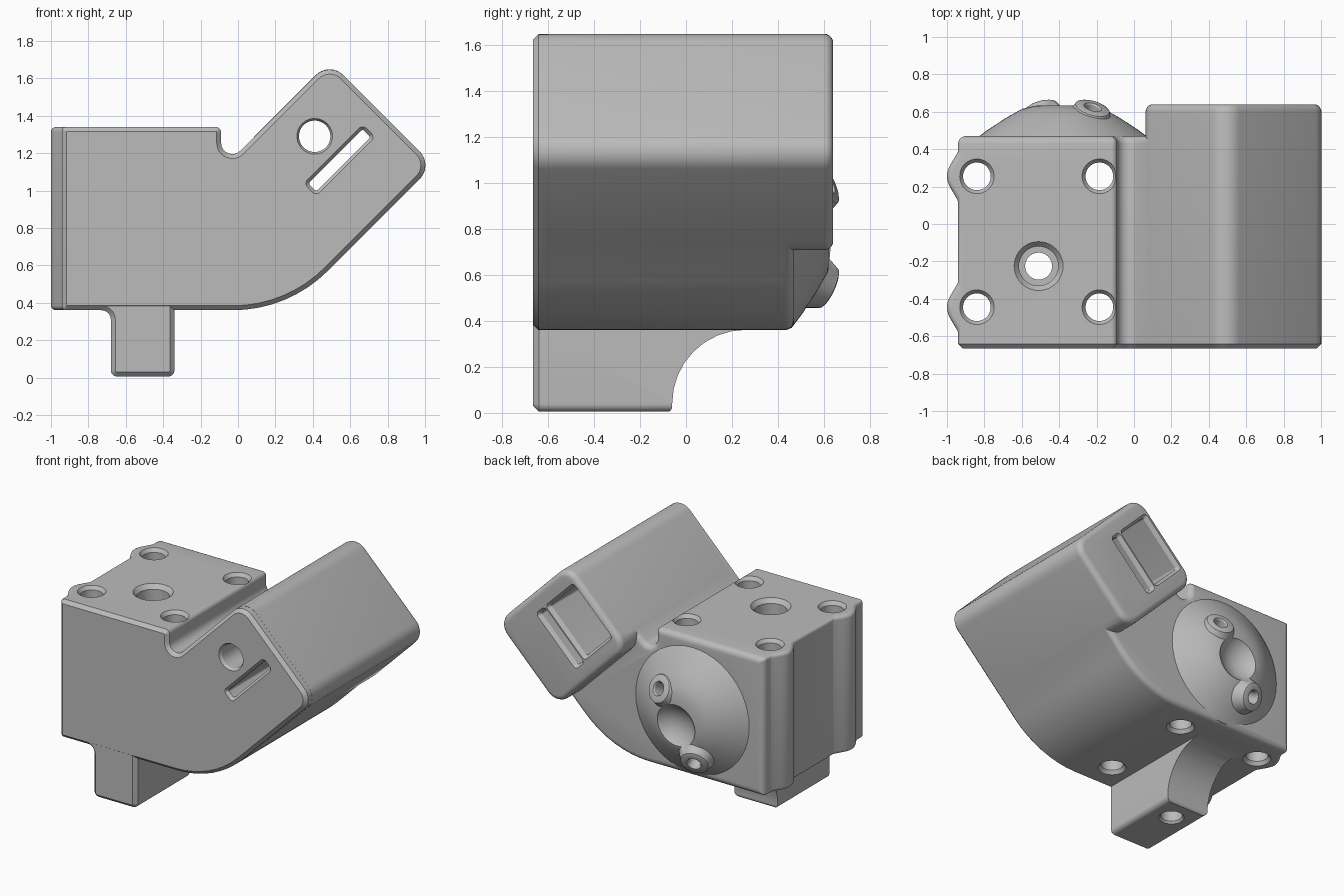
import bpy, bmesh, math
from mathutils import Vector

if "Cube" in bpy.data.objects:
    bpy.data.objects.remove(bpy.data.objects["Cube"], do_unlink=True)

grey = bpy.data.materials.new("plain_grey")
grey.use_nodes = True
grey.diffuse_color = (0.5, 0.5, 0.5, 1)
grey.node_tree.nodes["Principled BSDF"].inputs["Base Color"].default_value = (0.5, 0.5, 0.5, 1)

ALONG_X = lambda a, b, h: (h, a, b)
ALONG_Y = lambda a, b, h: (a, h, b)
ALONG_Z = lambda a, b, h: (a, b, h)


def outline(corners, inset, steps=8):
    """Counter-clockwise outline of (a, b, radius) corners, inset and filleted."""
    ring, n = [], len(corners)
    for i, (a, b, r) in enumerate(corners):
        p = Vector((a, b))
        d0 = (p - Vector(corners[i - 1][:2])).normalized()
        d1 = (Vector(corners[(i + 1) % n][:2]) - p).normalized()
        n0, n1 = Vector((-d0.y, d0.x)), Vector((-d1.y, d1.x))
        p = p + (n0 + n1) * inset / (1 + n0.dot(n1))
        if r == 0:
            ring.append(p)
            continue
        turn = math.atan2(d0.x * d1.y - d0.y * d1.x, d0.dot(d1))
        side = 1 if turn > 0 else -1
        r = max(r - side * inset, 0.003)
        t = r * math.tan(abs(turn) / 2)
        centre = p - d0 * t + n0 * r * side
        for k in range(steps + 1):
            w = turn * k / steps
            ring.append(centre - side * r * (n0 * math.cos(w) - d0 * math.sin(w)))
    return ring


def finish(bm, name):
    bmesh.ops.recalc_face_normals(bm, faces=bm.faces)
    mesh = bpy.data.meshes.new(name)
    bm.to_mesh(mesh)
    bm.free()
    mesh.materials.append(grey)
    ob = bpy.data.objects.new(name, mesh)
    bpy.context.collection.objects.link(ob)
    return ob


def loft(name, rings):
    bm = bmesh.new()
    loops = [[bm.verts.new(p) for p in ring] for ring in rings]
    n = len(loops[0])
    for lo, hi in zip(loops, loops[1:]):
        for i in range(n):
            bm.faces.new((lo[i], lo[(i + 1) % n], hi[(i + 1) % n], hi[i]))
    bm.faces.new(loops[0][::-1])
    bm.faces.new(loops[-1])
    return finish(bm, name)


def prism(name, corners, layers, axis):
    return loft(name, [[axis(p.x, p.y, h) for p in outline(corners, d)] for h, d in layers])


def lathe(name, profile, origin, direction=(0, 0, 1), sides=40):
    q = Vector(direction).to_track_quat('Z', 'Y')
    angles = [2 * math.pi * i / sides for i in range(sides)]
    return loft(name, [[Vector(origin) + q @ Vector((r * math.cos(a), r * math.sin(a), h))
                        for a in angles] for r, h in profile])


def rounded_end(h, r, way=1, steps=5):
    """Layers easing into a rounded edge that ends at height h."""
    ang = [math.pi / 2 * k / steps for k in range(steps + 1)]
    return [(h - way * r * (1 - math.sin(a)), r * (1 - math.cos(a))) for a in ang][::way]


def combine(target, tool, operation):
    mod = target.modifiers.new("join", 'BOOLEAN')
    mod.operation, mod.object, mod.solver = operation, tool, 'EXACT'
    bpy.context.view_layer.objects.active = target
    bpy.ops.object.modifier_apply(modifier=mod.name)
    bpy.data.objects.remove(tool, do_unlink=True)


def tilted_box(u0, u1, v0, v1, r):
    """Rectangle turned by 45 degrees in the x-z plane."""
    s = math.sqrt(0.5)
    return [((u - v) * s, (u + v) * s, r) for u, v in ((u0, v0), (u1, v0), (u1, v1), (u0, v1))]


FRONT, BACK = -0.665, 0.47
front_edge = [(FRONT, 0.024), (FRONT + 0.024, 0)]

# Main body with notch and sweeping underside
body = prism("bracket_body", [
    (-0.94, 0.36, 0.02), (0.27, 0.36, 0.72), (1.045, 1.135, 0.105), (0.49, 1.69, 0.105),
    (-0.09, 1.11, 0.06), (-0.09, 1.34, 0.03), (-0.94, 1.34, 0.02)],
    front_edge + rounded_end(BACK, 0.04), ALONG_Y)

# Slanted arm reaching further back
arm = prism("arm", tilted_box(0.876, 1.542, 0.063, 0.85, 0.105),
            [(-0.6, 0)] + rounded_end(0.64, 0.04), ALONG_Y)
combine(body, arm, 'UNION')

# Screw bulges on the side
for yc in (0.255, -0.445):
    curve = [(-0.93 - 0.07 * math.cos(math.pi * k / 24) ** 2, yc - 0.18 * k / 12, 0)
             for k in range(-12, 13)]
    bulge = prism("bulge", curve + [(-0.75, yc - 0.18, 0), (-0.75, yc + 0.18, 0)],
                  rounded_end(0.361, 0.025, -1) + rounded_end(1.339, 0.025), ALONG_Z)
    combine(body, bulge, 'UNION')

# Foot: front outline crossed with side outline
foot = prism("foot", [
    (-0.78, 0.36, 0), (-0.68, 0.36, 0.05), (-0.68, 0.005, 0.035), (-0.34, 0.005, 0.035),
    (-0.34, 0.5, 0), (-0.78, 0.5, 0)],
    [(FRONT + 0.001, 0.024), (FRONT + 0.025, 0), (0.4, 0)], ALONG_Y)
side = prism("foot_side", [
    (-0.7, 0, 0), (-0.06, 0, 0.03), (-0.06, 0.361, 0.32), (0.35, 0.361, 0),
    (0.35, 0.45, 0), (-0.7, 0.45, 0)], [(-0.9, 0), (-0.2, 0)], ALONG_X)
combine(foot, side, 'INTERSECT')
combine(body, foot, 'UNION')

# Rear dome with two angled nozzles
dome = lathe("dome", [(0.46, 0), (0.46, 0.05), (0.4, 0.095), (0.3, 0.16), (0.22, 0.205), (0.15, 0.222),
                      (0.05, 0.226)], (-0.38, 0.41, 0.83), (0, 1, 0), 48)
combine(body, dome, 'UNION')
nozzles = [((-0.22, 0.625, 1.0), (0.25, 0.87, 0.4)), ((-0.5, 0.625, 0.54), (-0.25, 0.87, -0.4))]
for tip, way in nozzles:
    combine(body, lathe("nozzle", [(0.18, -0.2), (0.1, -0.02), (0.094, -0.006), (0.082, 0)],
                        tip, way), 'UNION')
for tip, way in nozzles:
    combine(body, lathe("nozzle_hole", [(0.043, -0.35), (0.043, -0.01), (0.055, 0.01)],
                        tip, way), 'DIFFERENCE')
dimple = lathe("dimple", [(0.2 * math.sin(a), -0.2 * math.cos(a)) for a in
                          [math.pi * (k + 0.2) / 20.4 for k in range(21)]],
               (-0.36, 0.76, 0.77), (0, 1, 0))
combine(body, dimple, 'DIFFERENCE')

# Four countersunk screw holes through the body
for x in (-0.84, -0.185):
    for y in (0.255, -0.445):
        combine(body, lathe("screw_hole", [(0.1, 0.35), (0.074, 0.385), (0.074, 1.315), (0.1, 1.35)],
                            (x, y, 0)), 'DIFFERENCE')

# Stepped hole down through the foot
combine(body, lathe("centre_hole", [(0.095, -0.01), (0.072, 0.02), (0.072, 1.16), (0.105, 1.16),
                                    (0.105, 1.31), (0.135, 1.345)], (-0.51, -0.225, 0)), 'DIFFERENCE')

# Arm openings: slot, rear pocket and round front hole
combine(body, prism("slot", tilted_box(1.0, 1.41, 0.408, 0.468, 0.012),
                    [(FRONT - 0.005, -0.022), (FRONT + 0.02, 0), (0.612, 0), (0.645, -0.022)],
                    ALONG_Y), 'DIFFERENCE')
combine(body, prism("pocket", tilted_box(1.01, 1.41, 0.515, 0.79, 0.012),
                    [(-0.45, 0), (0.612, 0), (0.645, -0.022)], ALONG_Y), 'DIFFERENCE')
combine(body, lathe("sight_hole", [(0.098, -0.005), (0.084, 0.02), (0.084, 0.35)],
                    (0.41, FRONT, 1.29), (0, 1, 0)), 'DIFFERENCE')

# Smooth rounded surfaces, keep crisp edges
bpy.ops.object.select_all(action='DESELECT')
body.select_set(True)
bpy.context.view_layer.objects.active = body
bpy.ops.object.shade_smooth_by_angle(angle=math.radians(28))
